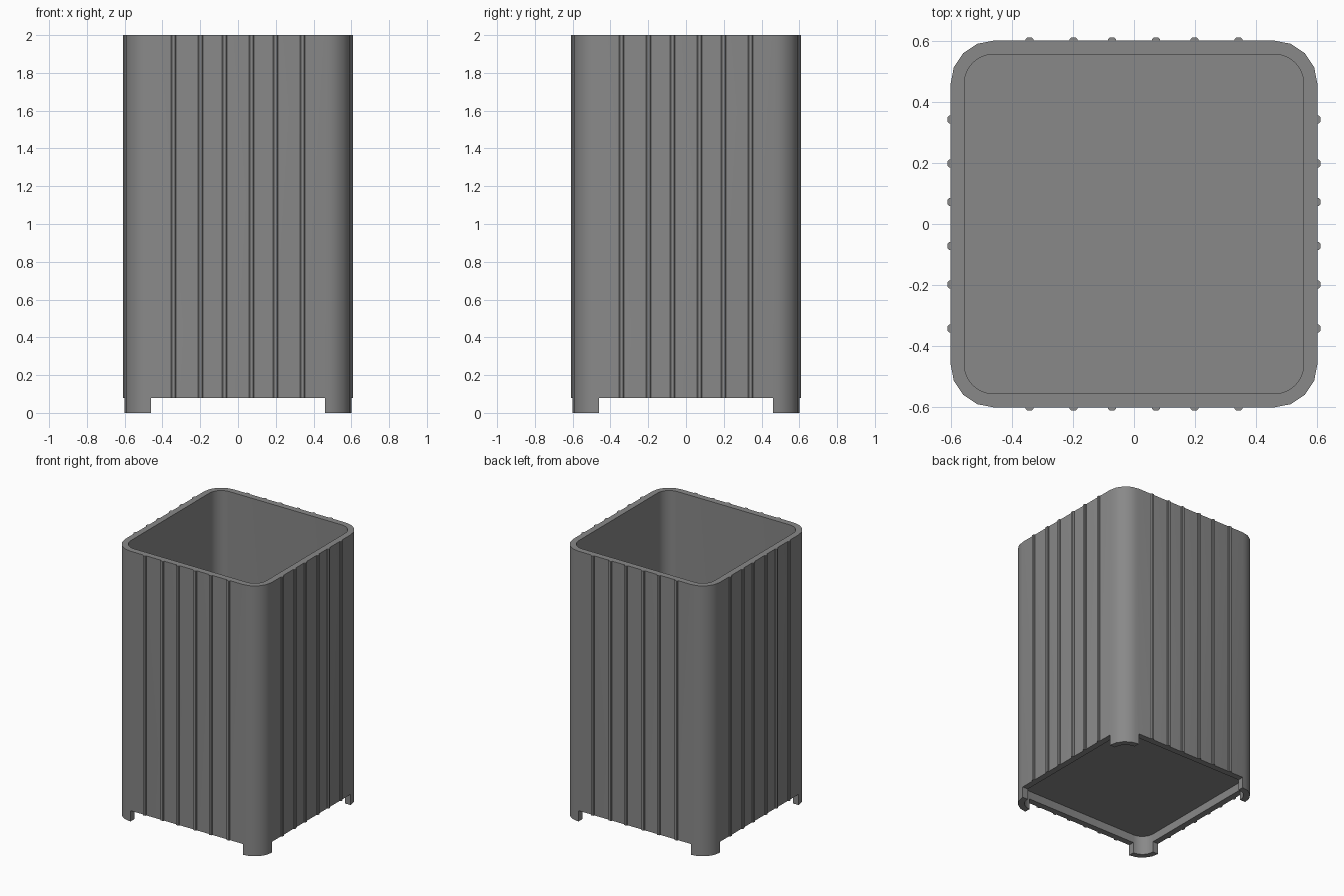
import bpy, bmesh, math
from mathutils import Matrix

HALF, WALL, CENTRE = 0.6, 0.045, 0.46
TOP, BASE = 2.0, 0.08
STEPS = 8

if "Cube" in bpy.data.objects:
    bpy.data.objects.remove(bpy.data.objects["Cube"])

grey = bpy.data.materials.new("mid_grey")
grey.use_nodes = True
colour = (0.25, 0.25, 0.25, 1)
grey.diffuse_color = colour
grey.node_tree.nodes["Principled BSDF"].inputs["Base Color"].default_value = colour


def finish(name, bm, smooth=True):
    bmesh.ops.recalc_face_normals(bm, faces=bm.faces)
    mesh = bpy.data.meshes.new(name)
    bm.to_mesh(mesh)
    bm.free()
    obj = bpy.data.objects.new(name, mesh)
    bpy.context.collection.objects.link(obj)
    mesh.materials.append(grey)
    if smooth:
        bpy.ops.object.select_all(action='DESELECT')
        obj.select_set(True)
        bpy.context.view_layer.objects.active = obj
        bpy.ops.object.shade_smooth_by_angle(angle=math.radians(35))
    return obj


def rounded_square(radius, coarse=False):
    """Outline with rounded corners; coarse flattens every second arc point."""
    points = []
    for quarter in range(4):
        mid = math.radians(45 + 90 * quarter)
        cx = math.copysign(CENTRE, math.cos(mid))
        cy = math.copysign(CENTRE, math.sin(mid))
        arc = []
        for i in range(STEPS + 1):
            a = math.pi / 2 * (quarter + i / STEPS)
            arc.append((cx + radius * math.cos(a), cy + radius * math.sin(a)))
        if coarse:
            for i in range(1, STEPS, 2):
                arc[i] = tuple((p + q) / 2 for p, q in zip(arc[i - 1], arc[i + 1]))
        points += arc
    return points


# Hollow body: outer and inner skins joined by rims
outer = rounded_square(HALF - CENTRE, True)
inner = rounded_square(HALF - WALL - CENTRE)
bm = bmesh.new()
rings = [[bm.verts.new((x, y, z)) for x, y in outline]
         for outline, z in ((outer, BASE), (outer, TOP), (inner, TOP), (inner, BASE))]
count = len(outer)
corner_faces = []
for r in range(4):
    a, b = rings[r], rings[(r + 1) % 4]
    for i in range(count):
        j = (i + 1) % count
        face = bm.faces.new((a[i], a[j], b[j], b[i]))
        if r == 3 and i % (STEPS + 1) < STEPS:
            corner_faces.append(face)

# Curved feet continue the wall down at the corners
bmesh.ops.recalc_face_normals(bm, faces=bm.faces)
feet = bmesh.ops.extrude_face_region(bm, geom=corner_faces)["geom"]
bmesh.ops.translate(bm, vec=(0, 0, -BASE),
                    verts=[v for v in feet if isinstance(v, bmesh.types.BMVert)])
bmesh.ops.delete(bm, geom=[f for f in corner_faces if f.is_valid], context='FACES_ONLY')
finish("bin_body", bm)

# Recessed floor, its edge set into the wall
bm = bmesh.new()
floor = bm.faces.new([bm.verts.new((x, y, 0.14))
                      for x, y in rounded_square(HALF - WALL - CENTRE + 0.01)])
new = bmesh.ops.extrude_face_region(bm, geom=[floor])["geom"]
bmesh.ops.translate(bm, vec=(0, 0, 0.04),
                    verts=[v for v in new if isinstance(v, bmesh.types.BMVert)])
finish("bin_floor", bm)

# Chamfered vertical ribs, six on each side
profile = [(-0.013, -0.005), (-0.013, 0.005), (-0.008, 0.01),
           (0.008, 0.01), (0.013, 0.005), (0.013, -0.005)]
for side, name in enumerate(("back", "right", "front", "left")):
    bm = bmesh.new()
    turn = Matrix.Rotation(-math.pi / 2 * side, 3, 'Z')
    if name == "right":
        turn = Matrix.Rotation(math.pi / 2, 3, 'Z')
    elif name == "left":
        turn = Matrix.Rotation(-math.pi / 2, 3, 'Z')
    for offset in (-0.342, -0.198, -0.072, 0.072, 0.198, 0.342):
        low, high = [[bm.verts.new(turn @ Matrix.Translation((offset, HALF, z)).translation
                                   + turn @ Matrix.Translation((x, y, 0)).translation)
                      for x, y in profile] for z in (BASE, TOP)]
        bm.faces.new(low)
        bm.faces.new(high)
        for i in range(len(profile)):
            j = (i + 1) % len(profile)
            bm.faces.new((low[i], low[j], high[j], high[i]))
    finish(name + "_ribs", bm, smooth=False)
